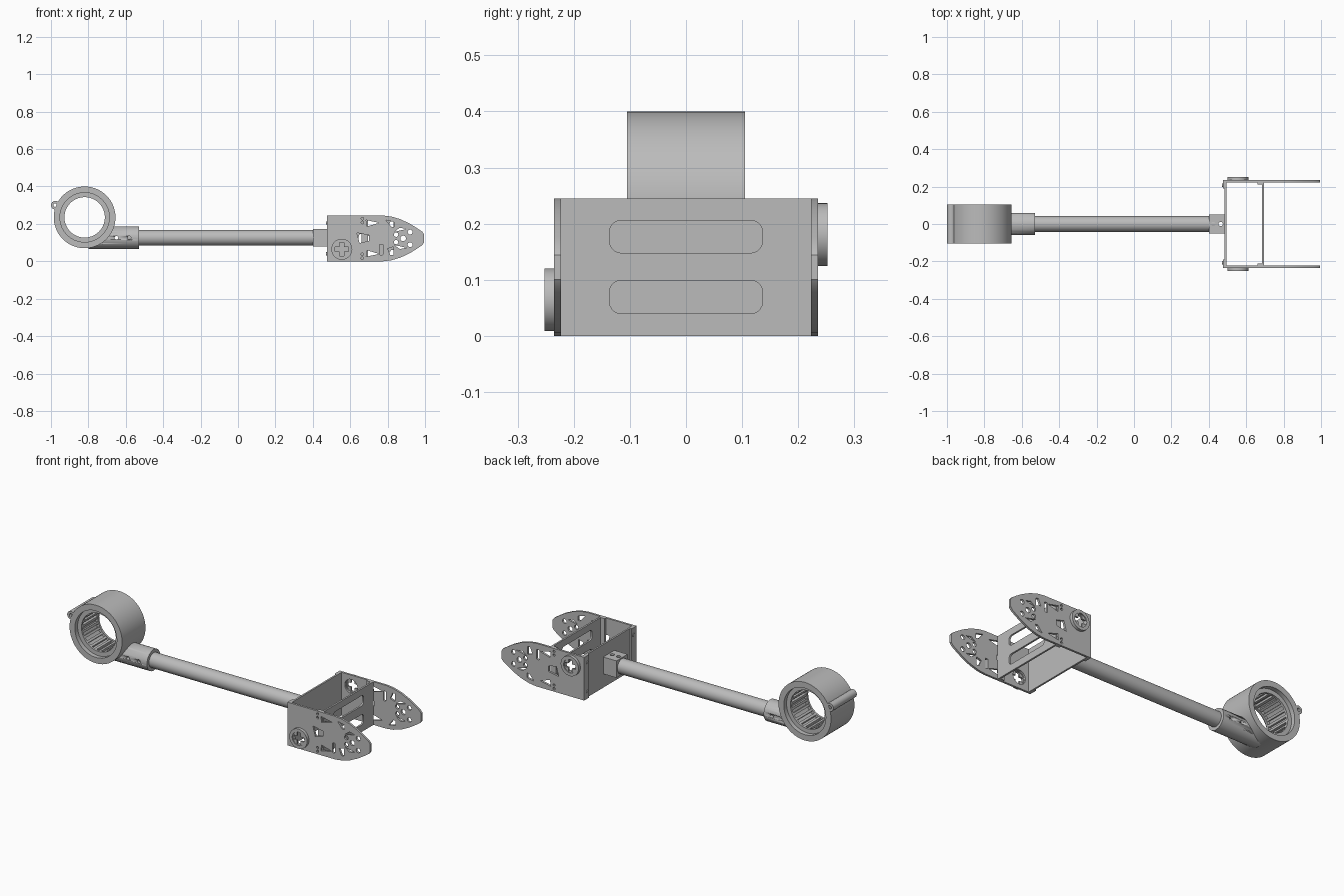
import bpy, bmesh
from math import sin, cos, pi, radians
from mathutils import Matrix, Vector

if "Cube" in bpy.data.objects:
    bpy.data.objects.remove(bpy.data.objects["Cube"])

grey = bpy.data.materials.new("machined grey")
grey.use_nodes = True
COLOUR = (0.5, 0.5, 0.5, 1)
grey.diffuse_color = COLOUR
grey.node_tree.nodes["Principled BSDF"].inputs["Base Color"].default_value = COLOUR


def add(name, bm, smooth=True):
    """Turn a bmesh into a grey object."""
    bmesh.ops.recalc_face_normals(bm, faces=bm.faces)
    mesh = bpy.data.meshes.new(name)
    bm.to_mesh(mesh)
    bm.free()
    mesh.materials.append(grey)
    obj = bpy.data.objects.new(name, mesh)
    bpy.context.collection.objects.link(obj)
    if smooth:
        bpy.ops.object.select_all(action='DESELECT')
        obj.select_set(True)
        bpy.context.view_layer.objects.active = obj
        bpy.ops.object.shade_smooth_by_angle(angle=radians(30))
    return obj


def box(name, x, y, z):
    bm = bmesh.new()
    bmesh.ops.create_cube(bm, size=1)
    lo, hi = Vector((x[0], y[0], z[0])), Vector((x[1], y[1], z[1]))
    bm.transform(Matrix.Translation((lo + hi) / 2) @ Matrix.Diagonal((*(hi - lo), 1)))
    return add(name, bm, False)


def rod(name, centre, radius, length, axis, sides=48):
    bm = bmesh.new()
    bmesh.ops.create_cone(bm, cap_ends=True, segments=sides, radius1=radius,
                          radius2=radius, depth=length)
    turn = Vector((0, 0, 1)).rotation_difference(Vector(axis)).to_matrix().to_4x4()
    bm.transform(Matrix.Translation(centre) @ turn)
    return add(name, bm)


def circle(x, y, r, n=24):
    return [(x + r * cos(2 * pi * i / n), y + r * sin(2 * pi * i / n)) for i in range(n)]


def rounded(x0, x1, y0, y1, r, n=5):
    corners = ((x1 - r, y1 - r), (x0 + r, y1 - r), (x0 + r, y0 + r), (x1 - r, y0 + r))
    return [(cx + r * cos(pi / 2 * (k + i / n)), cy + r * sin(pi / 2 * (k + i / n)))
            for k, (cx, cy) in enumerate(corners) for i in range(n + 1)]


def mirrored(points):
    return [(x, -y) for x, y in points]


def sheet(name, outlines, thickness, matrix):
    """Extrude a flat outline; every outline after the first is a hole."""
    curve = bpy.data.curves.new(name, 'CURVE')
    curve.dimensions = '2D'
    curve.fill_mode = 'BOTH'
    curve.extrude = thickness / 2
    for pts in outlines:
        spline = curve.splines.new('POLY')
        spline.points.add(len(pts) - 1)
        for p, (x, y) in zip(spline.points, pts):
            p.co = (x, y, 0, 1)
        spline.use_cyclic_u = True
    temp = bpy.data.objects.new(name + "_outline", curve)
    bpy.context.collection.objects.link(temp)
    bpy.context.view_layer.update()
    mesh = temp.evaluated_get(bpy.context.evaluated_depsgraph_get()).to_mesh()
    bm = bmesh.new()
    bm.from_mesh(mesh)
    bpy.data.objects.remove(temp)
    bmesh.ops.remove_doubles(bm, verts=bm.verts, dist=1e-5)
    bm.transform(matrix)
    return add(name, bm)


def cut(target, cutter):
    mod = target.modifiers.new("cut", 'BOOLEAN')
    mod.operation = 'DIFFERENCE'
    mod.solver = 'EXACT'
    mod.object = cutter
    cutter.hide_render = True
    cutter.hide_viewport = True
    cutter.display_type = 'WIRE'


MID = 0.1225          # height of the bracket's centre line
HALF = 0.1225
facing_front = Matrix.Rotation(pi / 2, 4, 'X')
facing_back = Matrix.Rotation(-pi / 2, 4, 'X')
facing_side = Matrix(((0, 0, 1, 0), (1, 0, 0, 0), (0, 1, 0, 0), (0, 0, 0, 1)))

# Side plate outline: square at the rear, tapering to a blunt nose
edge = [(0.478, HALF), (0.775, HALF), (0.82, 0.117), (0.87, 0.102), (0.92, 0.078),
        (0.96, 0.053), (0.985, 0.036), (0.995, 0.022)]
outline = edge + mirrored(edge)[::-1]

# Lightening holes, given about the centre line
upper = [
    [(0.685, 0.098), (0.755, 0.083), (0.69, 0.064)],
    [(0.79, 0.098), (0.835, 0.088), (0.835, 0.062), (0.82, 0.062)],
    [(0.835, 0.035), (0.865, 0.057), (0.9, 0.05)],
    circle(0.845, 0.02, 0.012, 16),
    circle(0.92, 0.034, 0.013, 16),
    circle(0.665, 0.106, 0.007, 12),
    circle(0.665, 0.085, 0.007, 12),
]
holes = upper + [mirrored(h) for h in upper if h is not upper[1]]
holes += [[(0.635, 0.03), (0.7, 0.017), (0.7, -0.013), (0.65, -0.025)],
          rounded(0.757, 0.775, -0.088, -0.032, 0.004),
          [(0.8, -0.055), (0.832, -0.045), (0.832, -0.09), (0.815, -0.09)],
          circle(0.883, 0, 0.015, 16)]

# Hub face: a round boss with a cross-shaped socket
HUB_X, HUB_OFF = 0.555, -0.058
a, b = 0.012, 0.036
cross = [(b, a), (a, a), (a, b), (-a, b), (-a, a), (-b, a),
         (-b, -a), (-a, -a), (-a, -b), (a, -b), (a, -a), (b, -a)]
plate_holes = holes + [circle(HUB_X, HUB_OFF, 0.04, 32)]

for side, turn, s in (("front", facing_front, -1), ("back", facing_back, 1)):
    sheet(side + "_side_plate", [outline] + plate_holes, 0.012,
          Matrix.Translation((0, s * 0.229, MID)) @ turn)
    hub = Matrix.Translation((0, s * 0.242, MID)) @ turn @ Matrix.Translation((HUB_X, HUB_OFF, 0))
    sheet(side + "_hub_rim", [circle(0, 0, 0.056, 48), circle(0, 0, 0.038, 48)], 0.02, hub)
    sheet(side + "_hub_socket", [circle(0, 0, 0.039, 48), cross], 0.01, hub)
    # Corner strips that join the plates
    ys = sorted((s * 0.19, s * 0.235))
    box(side + "_rear_strip", (0.475, 0.487), ys, (0, 2 * HALF))
    ys = sorted((s * 0.212, s * 0.224))
    box(side + "_cross_strip", (0.66, 0.69), ys, (0, 2 * HALF))
    for z in (0.04, 0.205):
        rod(side + "_strip_screw", (0.475, s * 0.207, z), 0.009, 0.008, (1, 0, 0), 16)

# Rear plate and slotted cross plate
box("rear_plate", (0.485, 0.495), (-0.225, 0.225), (0, 2 * HALF))
sheet("cross_plate",
      [[(-0.225, 0), (0.225, 0), (0.225, 2 * HALF), (-0.225, 2 * HALF)],
       rounded(-0.136, 0.136, 0.04, 0.099, 0.02), rounded(-0.136, 0.136, 0.148, 0.206, 0.02)],
      0.01, Matrix.Translation((0.69, 0, 0)) @ facing_side)

# Square clamp with screw holes, and the long rod
sheet("rod_clamp", [[(0.402, -0.05), (0.486, -0.05), (0.486, 0.05), (0.402, 0.05)],
                    circle(0.424, 0, 0.012, 16), circle(0.463, 0, 0.012, 16)],
      0.096, Matrix.Translation((0, 0, 0.126)))
rod("long_rod", (-0.08, 0, 0.126), 0.042, 1.04, (1, 0, 0))

# Motor ring: turned profile with a recess and lip at each end
RING = Vector((-0.82, 0, 0.235))
half = [(0.165, 0.105), (0.132, 0.105), (0.132, 0.08), (0.108, 0.08), (0.108, 0.068), (0.125, 0.068)]
profile = half + [(r, -y) for r, y in reversed(half)]
bm = bmesh.new()
vs = [bm.verts.new((r, y, 0)) for r, y in profile]
es = [bm.edges.new((v, vs[i - 1])) for i, v in enumerate(vs)]
bmesh.ops.spin(bm, geom=vs + es, cent=(0, 0, 0), axis=(0, 1, 0), angle=2 * pi, steps=72,
               use_merge=True)
bmesh.ops.remove_doubles(bm, verts=bm.verts, dist=1e-5)
bm.transform(Matrix.Translation(RING))
add("motor_ring", bm)

# Ribs lining the bore
bm = bmesh.new()
for i in range(24):
    m = (Matrix.Translation(RING) @ Matrix.Rotation(2 * pi * i / 24, 4, 'Y')
         @ Matrix.Translation((0.118, 0, 0)) @ Matrix.Diagonal((0.018, 0.14, 0.013, 1)))
    bmesh.ops.create_cube(bm, size=1, matrix=m)
add("bore_ribs", bm, False)

# Bolt ear on the ring's outer side
sheet("bolt_ear", [circle(0, 0, 0.023), circle(0, 0, 0.01, 16)], 0.21,
      Matrix.Translation((-0.977, 0, 0.3)) @ facing_front)

# Rod socket, trimmed to the ring and drilled for two screws
socket = rod("rod_socket", (-0.665, 0, 0.126), 0.06, 0.27, (1, 0, 0))
cut(socket, rod("bore_cutter", RING, 0.145, 0.4, (0, 1, 0), 72))
for x in (-0.65, -0.582):
    cut(socket, rod("screw_cutter", (x, 0, 0.126), 0.01, 0.3, (0, 1, 0), 16))
